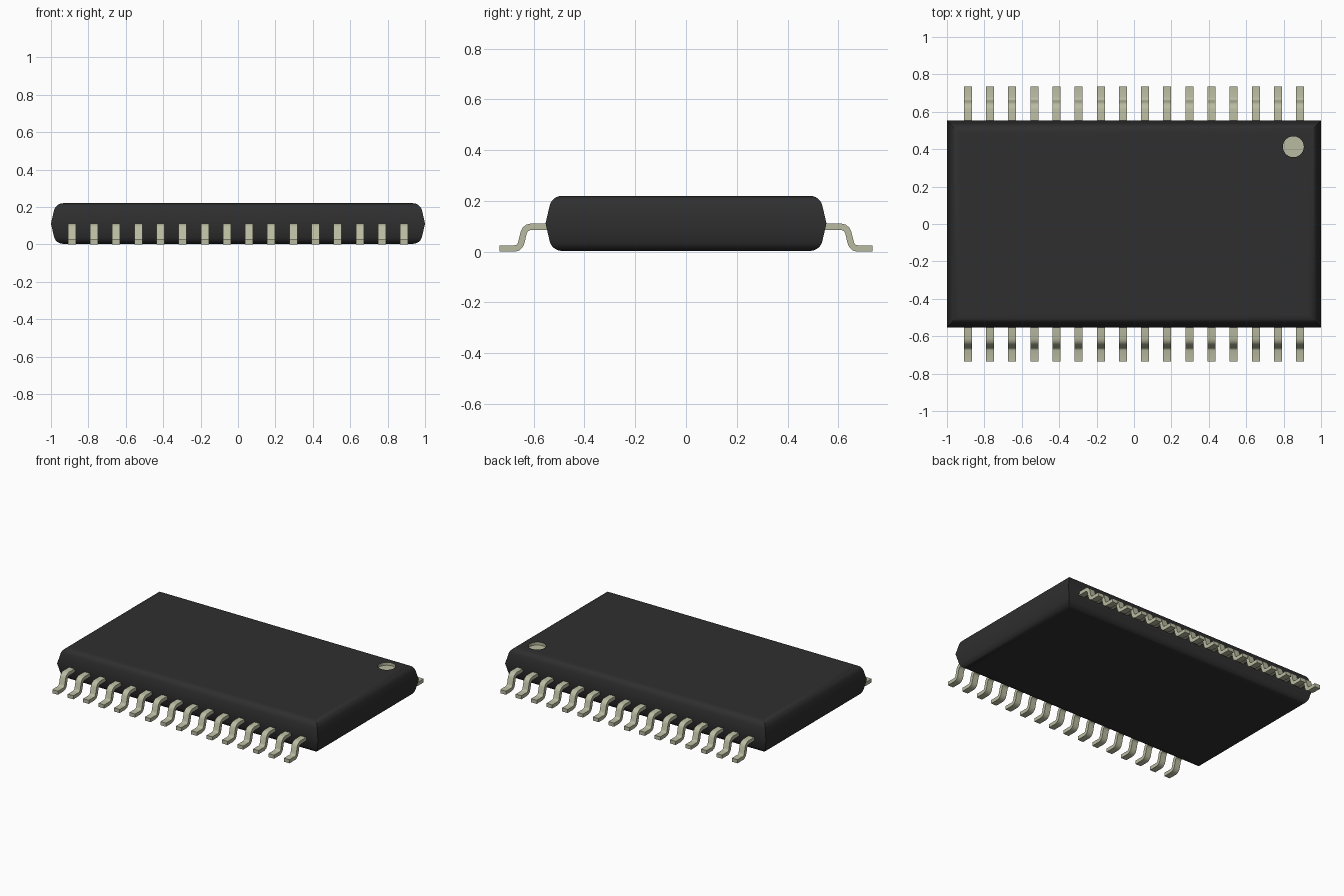
import bpy
import bmesh
import math
from mathutils import Vector

if "Cube" in bpy.data.objects:
    bpy.data.objects.remove(bpy.data.objects["Cube"], do_unlink=True)


def material(name, rgb):
    mat = bpy.data.materials.new(name)
    mat.use_nodes = True
    mat.diffuse_color = (*rgb, 1)
    bsdf = mat.node_tree.nodes["Principled BSDF"]
    bsdf.inputs["Base Color"].default_value = (*rgb, 1)
    return mat


black = material("black_plastic", (0.028, 0.028, 0.028))
metal = material("pale_metal", (0.49, 0.50, 0.355))


def add_object(name, bm, mats):
    bmesh.ops.recalc_face_normals(bm, faces=bm.faces)
    mesh = bpy.data.meshes.new(name)
    bm.to_mesh(mesh)
    bm.free()
    for m in mats:
        mesh.materials.append(m)
    obj = bpy.data.objects.new(name, mesh)
    bpy.context.collection.objects.link(obj)
    return obj


def activate(obj):
    bpy.ops.object.select_all(action='DESELECT')
    obj.select_set(True)
    bpy.context.view_layer.objects.active = obj


# Package body: rectangular rings following a drafted, rounded edge profile
HALF_X, HALF_Y, BOTTOM, TOP = 1.0, 0.553, 0.003, 0.22
MID = (BOTTOM + TOP) / 2
DRAFT, RADIUS, STEPS = math.radians(13), 0.05, 6
center_z = TOP - RADIUS
rise = center_z + RADIUS * math.sin(DRAFT) - MID
start = rise * math.tan(DRAFT)
upper = []                                   # (inset, height)
for i in range(STEPS + 1):
    a = DRAFT + (math.pi / 2 - DRAFT) * i / STEPS
    upper.append((start + RADIUS * (math.cos(DRAFT) - math.cos(a)),
                  center_z + RADIUS * math.sin(a)))
upper.append((0.071, TOP))                   # flat border around the top
profile = [(i, 2 * MID - z) for i, z in reversed(upper)] + [(0, MID)] + upper

bm = bmesh.new()
rings = []
for inset, z in profile:
    x, y = HALF_X - inset, HALF_Y - inset
    rings.append([bm.verts.new((sx * x, sy * y, z))
                  for sx, sy in ((-1, -1), (1, -1), (1, 1), (-1, 1))])
for lower, higher in zip(rings, rings[1:]):
    for k in range(4):
        n = (k + 1) % 4
        bm.faces.new((lower[k], lower[n], higher[n], higher[k]))
bm.faces.new(rings[0][::-1])
bm.faces.new(rings[-1])
body = add_object("package_body", bm, [black, metal])

# Round orientation mark: shallow recess lined in the pale colour
DEPTH = 0.02
bm = bmesh.new()
bmesh.ops.create_cone(bm, cap_ends=True, segments=32, radius1=0.056,
                      radius2=0.056, depth=2 * DEPTH)
bmesh.ops.translate(bm, verts=bm.verts, vec=(0.852, 0.413, TOP))
for f in bm.faces:
    f.material_index = 1
cutter = add_object("mark_cutter", bm, [black, metal])
cutter.hide_render = True
cut = body.modifiers.new("mark_recess", 'BOOLEAN')
cut.operation = 'DIFFERENCE'
cut.solver = 'EXACT'
cut.object = cutter
activate(body)
bpy.ops.object.modifier_apply(modifier=cut.name)
bpy.data.objects.remove(cutter, do_unlink=True)
activate(body)
bpy.ops.object.shade_smooth_by_angle(angle=math.radians(30))

# Gull-wing lead: a thickened centre line, given a width
COUNT, FIRST, WIDTH, THICK = 16, -0.888, 0.043, 0.025
path = [Vector(p) for p in (
    (0.52, 0.098), (0.610, 0.098), (0.623, 0.095), (0.633, 0.087),
    (0.639, 0.075), (0.648, 0.038), (0.653, 0.025), (0.662, 0.016),
    (0.675, 0.0125), (0.735, 0.0125))]
sides = ([], [])
for i, p in enumerate(path):
    d_in = (p - path[max(i - 1, 0)]).normalized()
    d_out = (path[min(i + 1, len(path) - 1)] - p).normalized()
    d = (d_in + d_out).normalized()
    ref = d_out if d_out.length else d_in
    offset = Vector((-d.y, d.x)) * THICK / 2 / max(d.dot(ref), 0.5)
    sides[0].append(p + offset)
    sides[1].append(p - offset)

bm = bmesh.new()
sections = []
for a, b in zip(*sides):
    corners = ((-1, a), (1, a), (1, b), (-1, b))
    sections.append([bm.verts.new((FIRST + s * WIDTH / 2, q.x, q.y))
                     for s, q in corners])
for s0, s1 in zip(sections, sections[1:]):
    for k in range(4):
        n = (k + 1) % 4
        bm.faces.new((s0[k], s0[n], s1[n], s1[k]))
bm.faces.new(sections[0])
bm.faces.new(sections[-1])
leads = add_object("leads", bm, [metal])
activate(leads)
bpy.ops.object.shade_smooth_by_angle(angle=math.radians(40))

# Mirror to the front edge and repeat along the package
mirror = leads.modifiers.new("front_and_back", 'MIRROR')
mirror.use_axis = (False, True, False)
mirror.use_mirror_merge = False
row = leads.modifiers.new("lead_row", 'ARRAY')
row.count = COUNT
row.use_relative_offset = False
row.use_constant_offset = True
row.constant_offset_displace = (-2 * FIRST / (COUNT - 1), 0, 0)
